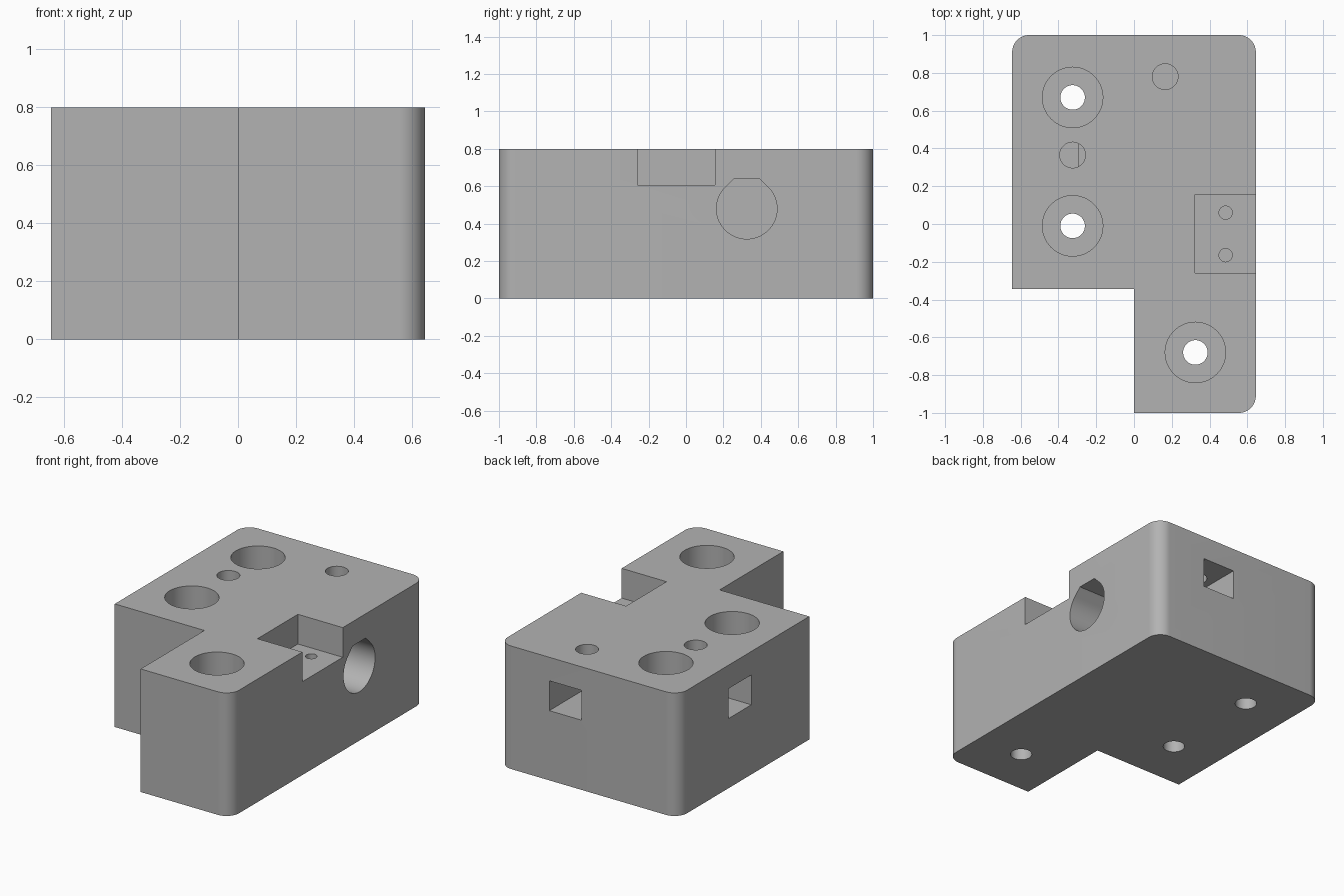
import bpy, math

cube = bpy.data.objects.get("Cube")
if cube:
    bpy.data.objects.remove(cube, do_unlink=True)

grey = bpy.data.materials.new("plain grey")
grey.use_nodes = True
grey.diffuse_color = (0.45, 0.45, 0.45, 1)
bsdf = next(n for n in grey.node_tree.nodes if n.type == 'BSDF_PRINCIPLED')
bsdf.inputs["Base Color"].default_value = grey.diffuse_color

HEIGHT, HALF_X, CORNER = 0.8, 0.645, 0.09


def arc(cx, cy, r, start, end, steps):
    """Points along an arc, angles in degrees."""
    return [(cx + r * math.cos(math.radians(start + (end - start) * i / steps)),
             cy + r * math.sin(math.radians(start + (end - start) * i / steps)))
            for i in range(steps + 1)]


def prism(name, outline, low, high, axis='z'):
    """Extrude a counter-clockwise outline along z, or a (y, z) outline along x."""
    def place(p, h):
        return (p[0], p[1], h) if axis == 'z' else (h, p[0], p[1])
    n = len(outline)
    verts = [place(p, h) for h in (low, high) for p in outline]
    faces = [tuple(reversed(range(n))), tuple(range(n, 2 * n))]
    faces += [(i, (i + 1) % n, n + (i + 1) % n, n + i) for i in range(n)]
    mesh = bpy.data.meshes.new(name)
    mesh.from_pydata(verts, [], faces)
    mesh.materials.append(grey)
    obj = bpy.data.objects.new(name, mesh)
    bpy.context.collection.objects.link(obj)
    return obj


def box(name, x, y, z):
    return prism(name, [(x[0], y[0]), (x[1], y[0]), (x[1], y[1]), (x[0], y[1])], *z)


def drill(name, x, y, r, low, high=HEIGHT + 0.1):
    return prism(name, arc(x, y, r, 0, 360, 64)[:-1], low, high)


# L-shaped block with three rounded upright corners
inner = HALF_X - CORNER
outline = [(0, -0.345), (0, -1)]
outline += arc(inner, -1 + CORNER, CORNER, -90, 0, 16)
outline += arc(inner, 1 - CORNER, CORNER, 0, 90, 16)
outline += arc(-inner, 1 - CORNER, CORNER, 90, 180, 16)
outline += [(-HALF_X, -0.345)]
block = prism("mounting_block", outline, 0, HEIGHT)

cutters = []

# Counterbored bolt holes
for x, y in ((-0.325, 0.67), (-0.325, -0.01), (0.325, -0.68)):
    cutters.append(drill("bolt_head_recess", x, y, 0.16, 0.4))
    cutters.append(drill("bolt_hole", x, y, 0.065, -0.1))

# Nut slots in the back and side, with screw holes above them
cutters.append(box("back_nut_slot", (0.05, 0.283), (0.65, 1.1), (0.453, 0.647)))
cutters.append(box("side_nut_slot", (-0.8, -0.295), (0.25, 0.483), (0.453, 0.647)))
for x, y in ((0.165, 0.78), (-0.325, 0.365)):
    cutters.append(drill("screw_hole", x, y, 0.068, 0.55))

# Switch pocket with two pilot holes
cutters.append(box("switch_pocket", (0.322, 0.8), (-0.26, 0.155), (0.607, 0.9)))
for y in (0.06, -0.165):
    cutters.append(drill("pilot_hole", 0.485, y, 0.035, 0.3))

# Rod bore with a flattened peak
cy, cz, r = 0.325, 0.48, 0.162
peak = r * (math.sqrt(2) - 1)
bore = arc(cy, cz, r, 135, 405, 54) + [(cy + peak, cz + r), (cy - peak, cz + r)]
cutters.append(prism("rod_bore", bore, 0, 0.8, 'x'))

# Cut everything out of the block
bpy.context.view_layer.objects.active = block
for cutter in cutters:
    cutter.hide_render = True
    mod = block.modifiers.new("cut", 'BOOLEAN')
    mod.operation, mod.solver, mod.object = 'DIFFERENCE', 'EXACT', cutter
    bpy.ops.object.modifier_apply(modifier=mod.name)
    bpy.data.objects.remove(cutter, do_unlink=True)

bpy.ops.object.select_all(action='DESELECT')
block.select_set(True)
bpy.ops.object.shade_smooth_by_angle(angle=math.radians(30))
